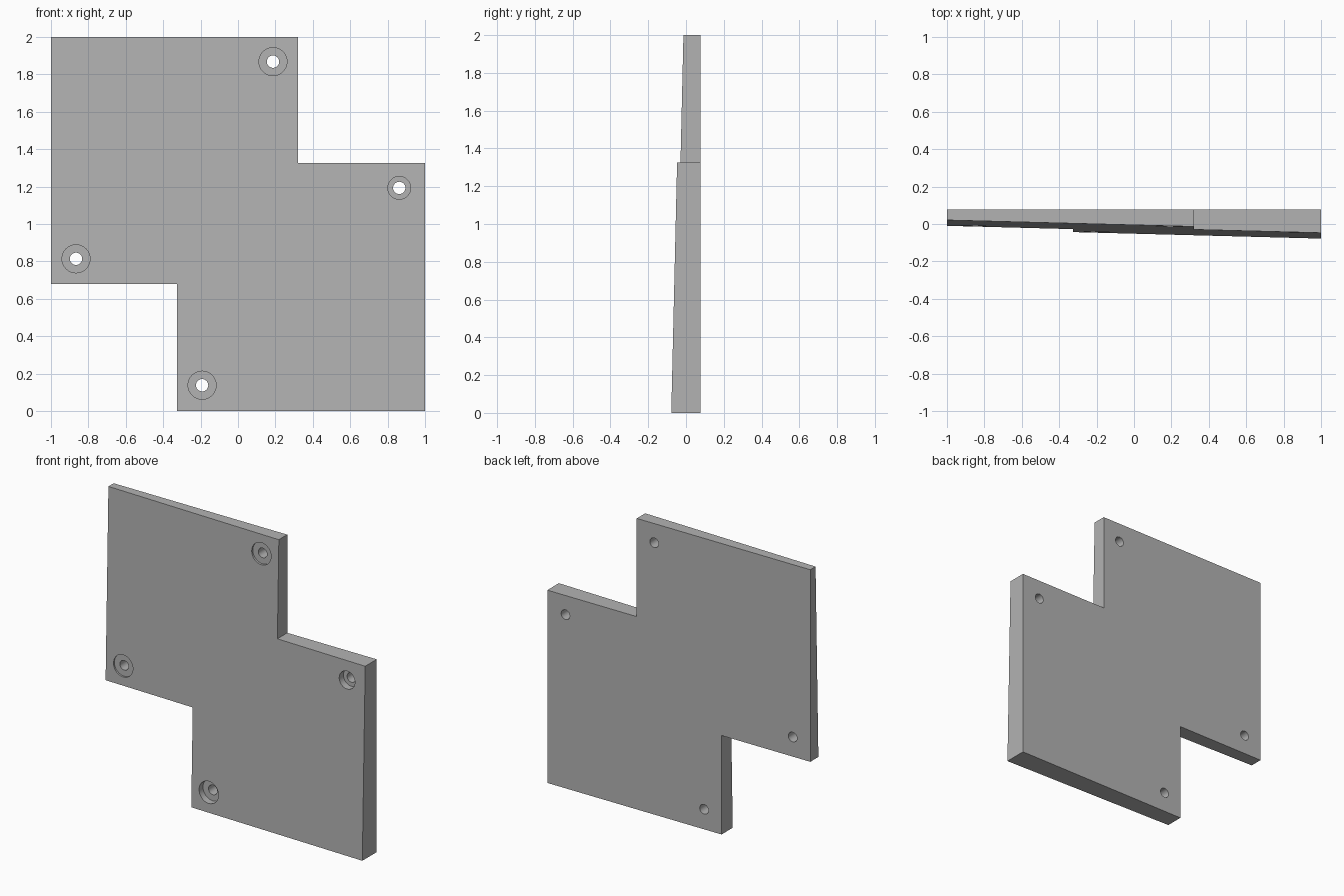
import bpy
import bmesh
import math
from mathutils import Vector

cube = bpy.data.objects.get("Cube")
if cube:
    bpy.data.objects.remove(cube, do_unlink=True)

BACK = 0.078          # flat rear plane
FLOOR = 0.001         # common depth of the counterbore floors
OUTLINE = [(-1, 2), (-1, 0.68), (-0.325, 0.68), (-0.325, 0),
           (1, 0), (1, 1.325), (0.32, 1.325), (0.32, 2)]
# Screw holes: x, z, counterbore radius
HOLES = [(0.187, 1.868, 0.075), (0.862, 1.193, 0.061),
         (-0.866, 0.814, 0.075), (-0.192, 0.138, 0.075)]
BORE = 0.033

grey = bpy.data.materials.new("plain grey")
grey.use_nodes = True
colour = (0.45, 0.45, 0.45, 1)
grey.diffuse_color = colour
grey.node_tree.nodes["Principled BSDF"].inputs["Base Color"].default_value = colour


def front_y(x, z):
    """Depth of the sloping front face."""
    return 0.021 - 0.0262 * (x + 1) - 0.0233 * (2 - z)


# Stepped plate with a flat back and a sloping front
bm = bmesh.new()
front = [bm.verts.new((x, front_y(x, z), z)) for x, z in OUTLINE]
back = [bm.verts.new((x, BACK, z)) for x, z in OUTLINE]
bm.faces.new(front)
bm.faces.new(back[::-1])
for i in range(len(front)):
    j = (i + 1) % len(front)
    bm.faces.new((front[i], back[i], back[j], front[j]))
bmesh.ops.recalc_face_normals(bm, faces=bm.faces)
mesh = bpy.data.meshes.new("stepped_plate")
bm.to_mesh(mesh)
bm.free()
mesh.materials.append(grey)
plate = bpy.data.objects.new("stepped_plate", mesh)
bpy.context.collection.objects.link(plate)


def drill(x, z, radius, y0, y1):
    """Cut a round hole along y between two depths."""
    bpy.ops.mesh.primitive_cylinder_add(
        vertices=48, radius=radius, depth=y1 - y0,
        location=Vector((x, (y0 + y1) / 2, z)), rotation=(math.pi / 2, 0, 0))
    cutter = bpy.context.object
    cutter.name = "hole_cutter"
    cutter.hide_render = True
    cutter.data.materials.append(grey)
    bpy.context.view_layer.objects.active = plate
    cut = plate.modifiers.new("hole", "BOOLEAN")
    cut.operation = "DIFFERENCE"
    cut.solver = "EXACT"
    cut.object = cutter
    bpy.ops.object.modifier_apply(modifier=cut.name)
    bpy.data.objects.remove(cutter, do_unlink=True)


# Counterbores from the front, then narrow through holes
for x, z, radius in HOLES:
    drill(x, z, radius, -0.2, FLOOR)
    drill(x, z, BORE, -0.2, 0.2)

# Smooth hole walls, crisp edges elsewhere
bpy.ops.object.select_all(action="DESELECT")
plate.select_set(True)
bpy.context.view_layer.objects.active = plate
bpy.ops.object.shade_smooth_by_angle(angle=math.radians(30))
